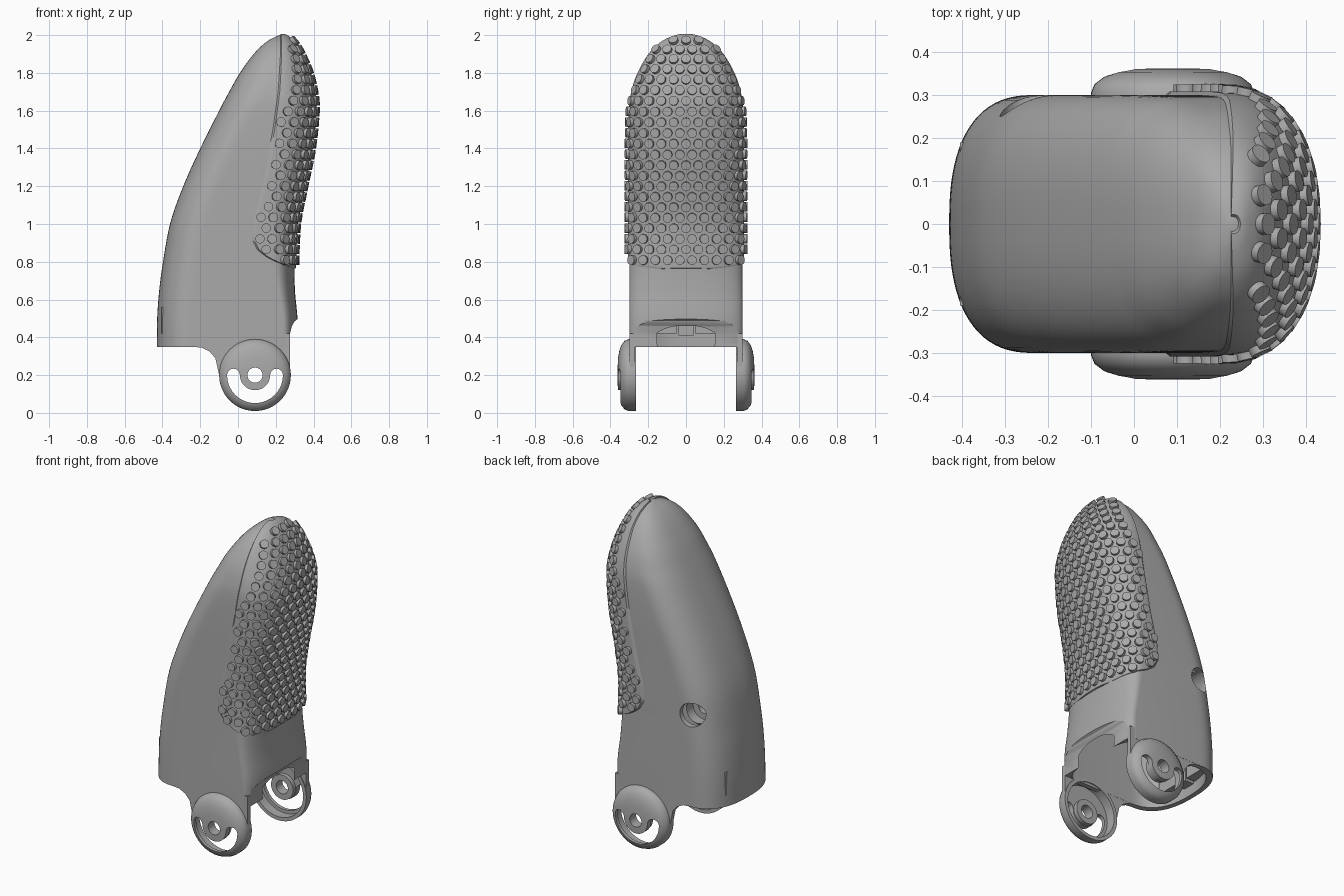
import bpy, bmesh, math
from mathutils import Vector, Matrix

if "Cube" in bpy.data.objects:
    bpy.data.objects.remove(bpy.data.objects["Cube"])

grey = bpy.data.materials.new("grey_plastic")
grey.use_nodes = True
COLOUR = (0.4, 0.4, 0.4, 1)
grey.diffuse_color = COLOUR
grey.node_tree.nodes["Principled BSDF"].inputs["Base Color"].default_value = COLOUR

# Body stations: height, back x, pad-side x, half width, pad-side rounding, back rounding
STATIONS = [
    (.35, -.43, .315, .3, .08, .2), (.5, -.428, .315, .3, .08, .2),
    (.64, -.418, .302, .3, .09, .2), (.78, -.4, .3, .3, .11, .2),
    (1, -.36, .31, .3, .14, .2), (1.2, -.29, .348, .3, .17, .2),
    (1.4, -.2, .388, .3, .18, .2), (1.6, -.1, .408, .295, .19, .2),
    (1.7, -.047, .4, .282, .19, .2), (1.8, .01, .376, .25, .18, .17),
    (1.9, .083, .333, .19, .12, .12), (1.96, .145, .295, .125, .07, .07),
    (1.99, .195, .262, .06, .03, .03), (2, .22, .24, .01, .01, .01)]
# Pad border seen from the side: height, x
BORDER = [(.765, .302), (.79, .22), (.82, .155), (.86, .1), (.92, .068), (1, .072),
          (1.2, .122), (1.5, .18), (1.7, .208), (1.9, .222), (2, .225)]
LAST = len(STATIONS) - 1
LUG = Vector((.09, 0, .2))


def station(t):
    """Smoothly interpolated station at parameter t."""
    i = min(max(int(t), 0), LAST - 1)
    f = t - i
    a, b, c, d = (STATIONS[min(max(i + k, 0), LAST)] for k in (-1, 0, 1, 2))
    return [q + f * ((r - p) / 2 + f * (p - 2.5 * q + 2 * r - s / 2 + f * (1.5 * (q - r) + (s - p) / 2)))
            for p, q, r, s in zip(a, b, c, d)]


def border(z):
    for (z0, x0), (z1, x1) in zip(BORDER, BORDER[1:]):
        if z <= z1:
            return x0 + (x1 - x0) * (z - z0) / (z1 - z0)
    return BORDER[-1][1]


def quarter(depth, width, power, steps=20):
    """Superellipse quarter from the middle of the face to the side."""
    angles = [math.pi / 2 * i / steps for i in range(steps + 1)]
    return [(depth * max(math.cos(a), 0) ** (2 / power), width * math.sin(a) ** (2 / power)) for a in angles]


def ring(t, wall=0):
    """Closed body section at parameter t, moved inward by wall."""
    z, back, front, w, df, db = station(t)
    back, front, w = back + wall, front - wall, w - wall
    k = min(1, (front - back) / (df + db))
    df, db = df * k, db * k
    half = [(front - df + x, y) for x, y in quarter(df, w, 2.3)]
    half += [(back + db - x, y) for x, y in reversed(quarter(db, w, 2.5))]
    other = [(x, -y) for x, y in reversed(half[1:-1])]
    return [Vector((x, y, z)) for x, y in half + other]


def pad_half(t):
    z, back, front, w, df, db = station(t)
    pts = [Vector((front - df + x, y, z)) for x, y in quarter(df, w, 2.3)]
    return pts + [pts[-1] - Vector((1, 0, 0))]


def pad_reach(t):
    """Distance along the section from the middle to the pad border."""
    pts, total = pad_half(t), 0
    limit = border(pts[0].z)
    for p, q in zip(pts, pts[1:]):
        if q.x < limit:
            return total + (q - p).length * max(0, p.x - limit) / max(p.x - q.x, 1e-6)
        total += (q - p).length
    return total


def surface(t, s):
    """Point at signed distance s from the middle of the pad side."""
    pts, left = pad_half(t), abs(s)
    for p, q in zip(pts, pts[1:]):
        step = (q - p).length
        if left <= step:
            break
        left -= step
    hit = p.lerp(q, left / max(step, 1e-6))
    return Vector((hit.x, math.copysign(hit.y, s), hit.z))


def finish(name, bm, recalc=True):
    if recalc:
        bmesh.ops.recalc_face_normals(bm, faces=bm.faces)
    mesh = bpy.data.meshes.new(name)
    bm.to_mesh(mesh)
    bm.free()
    ob = bpy.data.objects.new(name, mesh)
    bpy.context.collection.objects.link(ob)
    mesh.materials.append(grey)
    return ob


def loft(name, rings, caps=True, closed=False):
    bm = bmesh.new()
    rows = [[bm.verts.new(p) for p in r] for r in rings]
    n = len(rows[0])
    for a, b in zip(rows, rows[1:] + rows[:1] if closed else rows[1:]):
        for i in range(n):
            bm.faces.new((a[i], a[(i + 1) % n], b[(i + 1) % n], b[i]))
    if caps and not closed:
        bm.faces.new(rows[0])
        bm.faces.new(rows[-1])
    return finish(name, bm)


def prism(name, profile, y0, y1):
    """Side outline (x, z) extruded along y."""
    return loft(name, [[Vector((x, y, z)) for x, z in profile] for y in (y0, y1)])


def arc(radius, start, end, steps=20, cx=LUG.x, cz=LUG.z):
    angles = [math.radians(start + (end - start) * i / steps) for i in range(steps + 1)]
    return [(cx + radius * math.cos(a), cz + radius * math.sin(a)) for a in angles]


def lathe(name, profile, cx, cz, side=1, closed=False):
    """Profile (radius, y) turned about an axis along y."""
    rings = [[Vector((x, side * y, z)) for x, z in arc(r, 0, 360, 48, cx, cz)[:-1]] for r, y in profile]
    return loft(name, rings, closed=closed)


def cut(ob, cutter):
    cutter.hide_render = True
    mod = ob.modifiers.new("cut", "BOOLEAN")
    mod.operation, mod.solver, mod.object = "DIFFERENCE", "EXACT", cutter
    bpy.context.view_layer.objects.active = ob
    bpy.ops.object.modifier_apply(modifier=mod.name)
    bpy.data.objects.remove(cutter)


def smooth(ob, angle=35):
    bpy.ops.object.select_all(action="DESELECT")
    ob.select_set(True)
    bpy.context.view_layer.objects.active = ob
    bpy.ops.object.shade_smooth_by_angle(angle=math.radians(angle))


# Hollow body: inner wall downward, then outer wall upward
inner = [ring(i / 3, .03) for i in range(30, -1, -1)]
outer = [ring(i / 5) for i in range(5 * LAST + 1)]
body = loft("body_shell", inner + outer)
cut(body, prism("opening_cutter", [(.6, .2), (.275, .2), (.275, .42), (.285, .46),
                                   (.3, .485), (.32, .5), (.6, .5)], -.5, .5))
HOLE = (-.24, .91)
cut(body, prism("socket_cutter", arc(.072, 0, 345, 23, *HOLE), .1, .5))
smooth(body)

# Screw socket behind the side hole
smooth(lathe("screw_socket", [(.072, .235), (.072, .17), (.035, .17), (.035, .13), (.088, .13), (.088, .215)],
             *HOLE, closed=True))

# Grip pad: raised skin with a turned-down rim
bm = bmesh.new()
COLS = 60
levels = [2.9 + (LAST - .15 - 2.9) * (i / 80) ** 1.3 for i in range(81)]
grid = [[bm.verts.new(surface(t, pad_reach(t) * (2 * j / COLS - 1))) for j in range(COLS + 1)] for t in levels]
for a, b in zip(grid, grid[1:]):
    for j in range(COLS):
        bm.faces.new((a[j], a[j + 1], b[j + 1], b[j]))
bm.normal_update()
lift = {v: v.normal * (-.004 if v.is_boundary else .008) for v in bm.verts}
for v, move in lift.items():
    v.co += move
smooth(finish("grip_pad", bm, False), 40)

# Grip studs: staggered rows of short cylinders
bm = bmesh.new()
PITCH = .064
t, row, travelled = 3.15, 0, 1
previous = surface(t, 0)
while t < LAST - .5:
    here = surface(t, 0)
    travelled += (here - previous).length
    previous = here
    if travelled >= PITCH * .866:
        travelled, row = 0, row + 1
        reach = pad_reach(t) - .04
        for k in range(-9, 10):
            s = (k + row % 2 / 2) * PITCH
            if abs(s) > reach:
                continue
            across = surface(t, s + .01) - surface(t, s - .01)
            up = surface(t + .05, s) - surface(t - .05, s)
            normal = across.cross(up).normalized()
            turn = normal.to_track_quat("Z", "Y").to_matrix().to_4x4()
            bmesh.ops.create_cone(bm, cap_ends=True, segments=14, radius1=.025, radius2=.025, depth=.03,
                                  matrix=Matrix.Translation(surface(t, s) + normal * .01) @ turn)
    t += .01
smooth(finish("grip_studs", bm))

# Hinge legs and slotted hinge caps on both sides
leg = [(-.24, .42), (-.24, .35), (-.19, .345), (-.15, .325), (-.12, .29), (-.1, .2)]
leg += arc(.172, 180, 0) + [(.275, .2), (.275, .42)]
cap = [(0, .362), (.09, .36), (.13, .353), (.16, .342), (.182, .325), (.19, .305), (.19, .265),
       (.168, .265), (.168, .325), (.075, .325), (.075, .3), (0, .3)]
cap[0], cap[-1] = (.04, cap[0][1]), (.04, cap[-1][1])
tip = .034
slot = arc(.148, 180, 360) + arc(tip, 0, 180, 8, LUG.x + .114)[1:-1]
slot += arc(.08, 360, 180) + arc(tip, 0, 180, 8, LUG.x - .114)[1:-1]
for side, label in ((1, "back"), (-1, "front")):
    smooth(prism(label + "_hinge_leg", leg, side * .271, side * .299))
    hinge = lathe(label + "_hinge_cap", cap, LUG.x, LUG.z, side, closed=True)
    cut(hinge, prism("slot_cutter", slot, side * .2, side * .5))
    smooth(hinge)

# Ribs inside the mouth, against the back wall
for label, y0, y1, low in (("front", -.19, -.05, .42), ("middle", -.04, .04, .41), ("back", .05, .19, .42)):
    prism(label + "_inner_rib", [(-.405, low), (-.34, low), (-.34, .56), (-.405, .56)], y0, y1)
